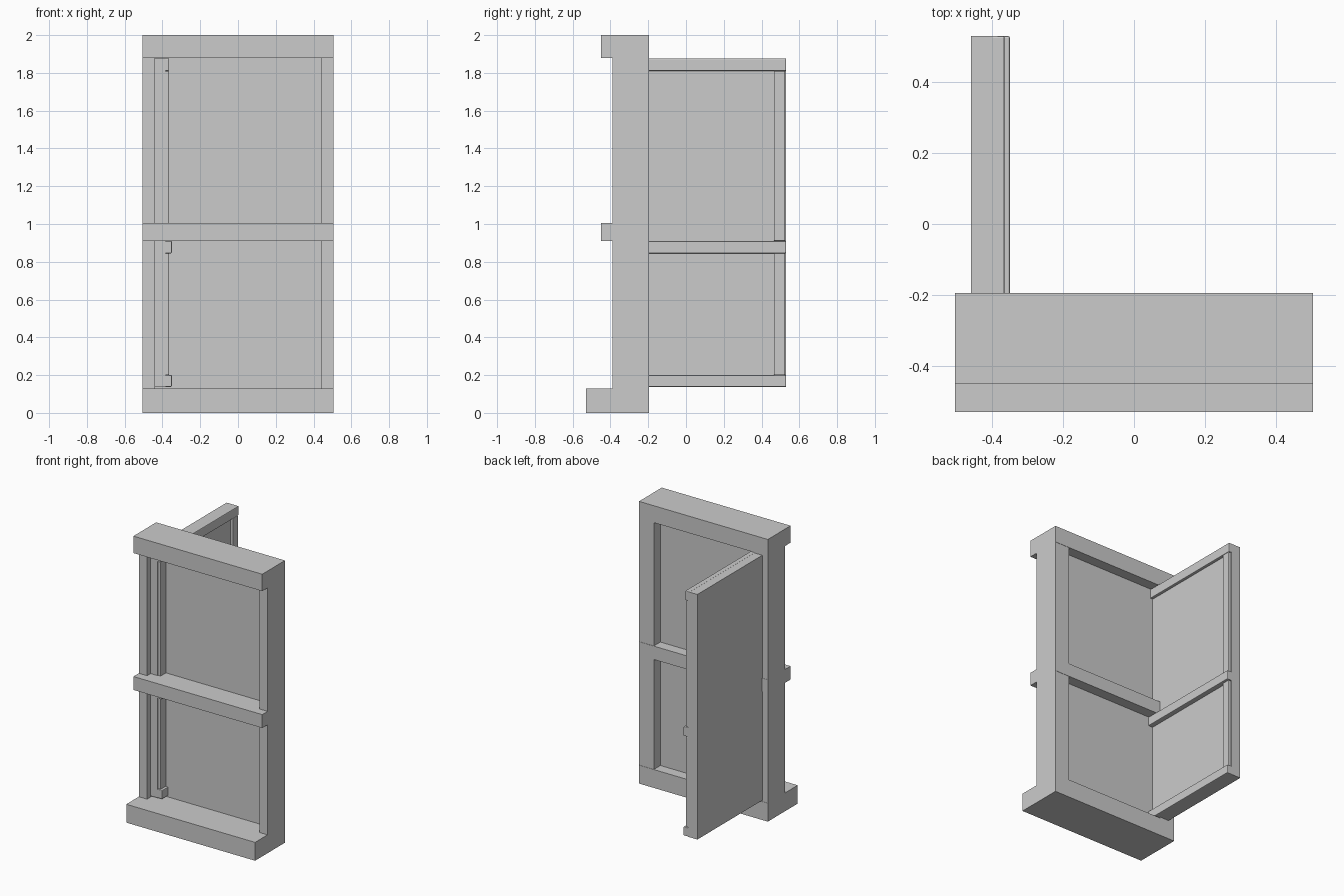
import bpy, bmesh

if "Cube" in bpy.data.objects:
    bpy.data.objects.remove(bpy.data.objects["Cube"])


def finish(name, bm, bevel=0.0):
    bmesh.ops.recalc_face_normals(bm, faces=bm.faces)
    mesh = bpy.data.meshes.new(name)
    bm.to_mesh(mesh)
    bm.free()
    ob = bpy.data.objects.new(name, mesh)
    bpy.context.collection.objects.link(ob)
    if bevel:
        mod = ob.modifiers.new("soft_edge", "BEVEL")
        mod.width, mod.segments = bevel, 2
    return ob


def box(name, x, y, z, bevel=0.0):
    """Box given as (min, max) on each axis, with an optional soft edge."""
    bm = bmesh.new()
    bmesh.ops.create_cube(bm, size=1)
    for v in bm.verts:
        for i, (lo, hi) in enumerate((x, y, z)):
            v.co[i] = hi if v.co[i] > 0 else lo
    return finish(name, bm, bevel)


def column(name, profile, z):
    """Vertical extrusion of a closed xy profile."""
    bm = bmesh.new()
    face = bm.faces.new([bm.verts.new((px, py, z[0])) for px, py in profile])
    ext = bmesh.ops.extrude_face_region(bm, geom=[face])
    for v in ext["geom"]:
        if isinstance(v, bmesh.types.BMVert):
            v.co.z = z[1]
    return finish(name, bm)


# Frame beams
W = (-0.505, 0.505)
box("top_beam", W, (-0.45, -0.195), (1.88, 2.0))
box("middle_rail", W, (-0.45, -0.195), (0.91, 1.005))
box("bottom_beam", W, (-0.53, -0.195), (0.0, 0.13))

# Mirrored side posts, stepped inwards to form a stop lip
POST = [(0.44, -0.39), (0.505, -0.39), (0.505, -0.197),
        (0.39, -0.197), (0.39, -0.28), (0.44, -0.28)]
for name, side in (("left", -1), ("right", 1)):
    column(name + "_post", [(side * x, y) for x, y in POST], (0.13, 1.88))

# Fixed infill panels in the frame
for name, z in (("lower", (0.13, 0.91)), ("upper", (1.005, 1.88))):
    box(name + "_frame_panel", (-0.39, 0.39), (-0.285, -0.27), z)

# Open door: slab with rails and stiles on its inner face
D = (-0.35, 0.53)
box("door_slab", (-0.46, -0.385), D, (0.138, 1.875))
rails = {"top": (1.81, 1.877, -0.365), "middle": (0.845, 0.91, -0.35),
         "bottom": (0.138, 0.20, -0.35)}
for name, (z0, z1, x1) in rails.items():
    box("door_" + name + "_rail", (-0.40, x1), D, (z0, z1), 0.005)
for name, z in (("lower", (0.20, 0.845)), ("upper", (0.91, 1.81))):
    box("door_" + name + "_free_stile", (-0.40, -0.365), (0.465, 0.525), z, 0.005)
    box("door_" + name + "_hinge_stile", (-0.40, -0.365), (-0.345, -0.28), z, 0.005)
